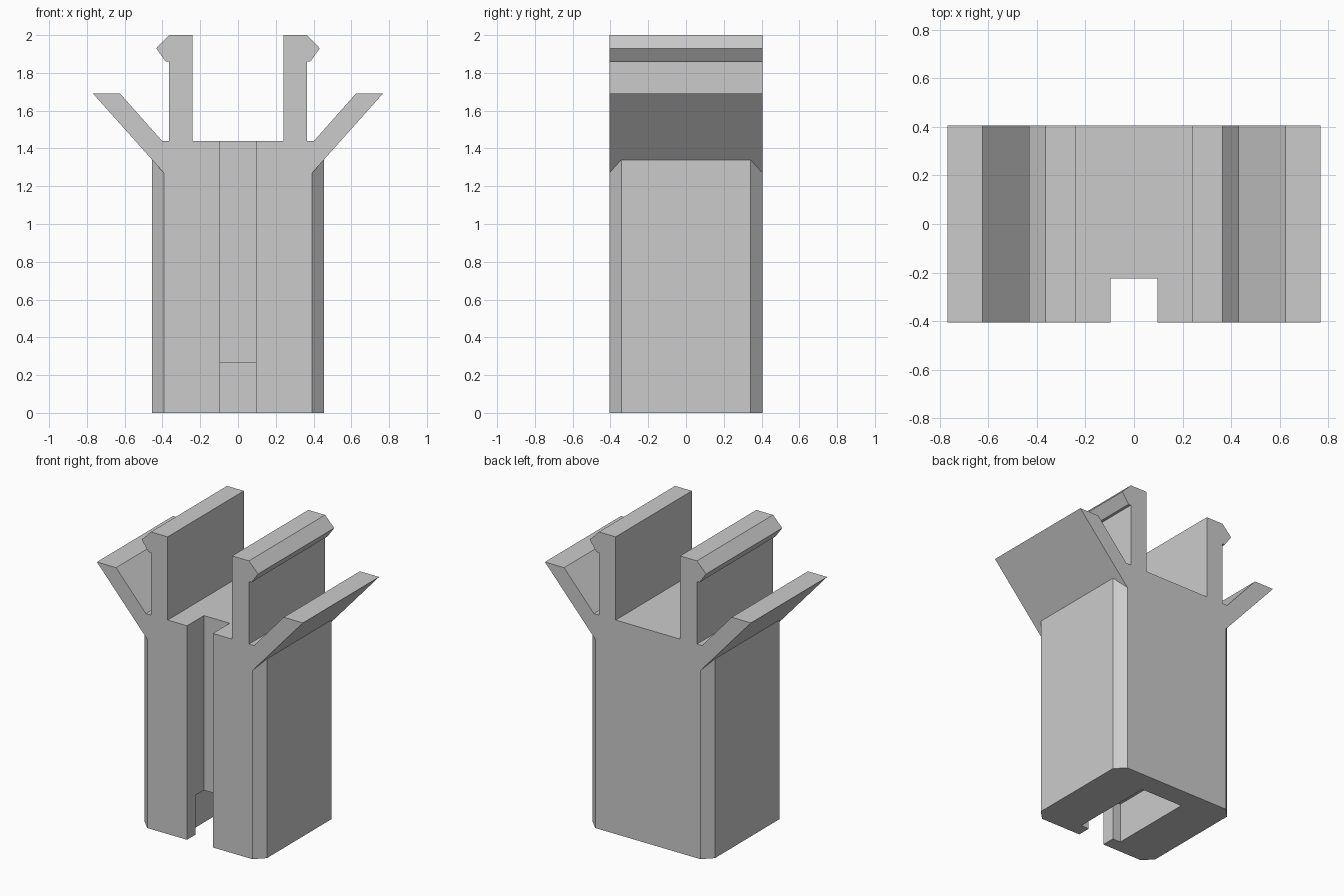
import bpy
import bmesh

cube = bpy.data.objects.get("Cube")
if cube:
    bpy.data.objects.remove(cube, do_unlink=True)

DEPTH = 0.405   # half depth
WIDTH = 0.455   # half width of the body
CUT = 0.063     # corner chamfer

grey = bpy.data.materials.new("light grey plastic")
grey.use_nodes = True
colour = (0.6, 0.6, 0.6, 1)
grey.diffuse_color = colour
grey.node_tree.nodes["Principled BSDF"].inputs["Base Color"].default_value = colour


def prism(name, points, offset):
    """Extrude a closed outline of 3D points along an offset."""
    bm = bmesh.new()
    face = bm.faces.new([bm.verts.new(p) for p in points])
    new = bmesh.ops.extrude_face_region(bm, geom=[face])["geom"]
    moved = [g for g in new if isinstance(g, bmesh.types.BMVert)]
    bmesh.ops.translate(bm, verts=moved, vec=offset)
    bmesh.ops.recalc_face_normals(bm, faces=bm.faces)
    mesh = bpy.data.meshes.new(name)
    bm.to_mesh(mesh)
    bm.free()
    mesh.materials.append(grey)
    obj = bpy.data.objects.new(name, mesh)
    bpy.context.collection.objects.link(obj)
    return obj


def box(name, x, y0, y1, z0, z1):
    outline = [(-x, y0, z0), (x, y0, z0), (x, y1, z0), (-x, y1, z0)]
    return prism(name, outline, (0, 0, z1 - z0))


def combine(target, other, operation):
    mod = target.modifiers.new(other.name, "BOOLEAN")
    mod.operation = operation
    mod.solver = "EXACT"
    mod.object = other
    bpy.context.view_layer.objects.active = target
    bpy.ops.object.modifier_apply(modifier=mod.name)
    bpy.data.objects.remove(other, do_unlink=True)


# Body with chamfered vertical corners
quarter = [(WIDTH, DEPTH - CUT), (WIDTH - CUT, DEPTH)]
right = [(x, -y) for x, y in reversed(quarter)] + quarter
outline = right + [(-x, -y) for x, y in right]
clip = prism("clip_body", [(x, y, 0) for x, y in outline], (0, 0, 1.34))

# Flared wings and hooked clip arms as one mirrored profile
half = [(WIDTH - CUT, 1.27), (0.767, 1.69), (0.624, 1.69), (0.402, 1.44),
        (0.365, 1.44), (0.365, 1.86), (0.383, 1.86), (0.433, 1.93),
        (0.365, 2.0), (0.24, 2.0), (0.24, 1.44)]
profile = half + [(-x, z) for x, z in reversed(half)]
arms = prism("wings_and_arms", [(x, -DEPTH, z) for x, z in profile],
             (0, 2 * DEPTH, 0))
combine(clip, arms, "UNION")

# Front slot and wider pocket in the base
combine(clip, box("front_slot", 0.096, -0.6, -0.225, -0.1, 1.6), "DIFFERENCE")
combine(clip, box("base_pocket", 0.155, -0.315, 0.262, -0.1, 0.265), "DIFFERENCE")
